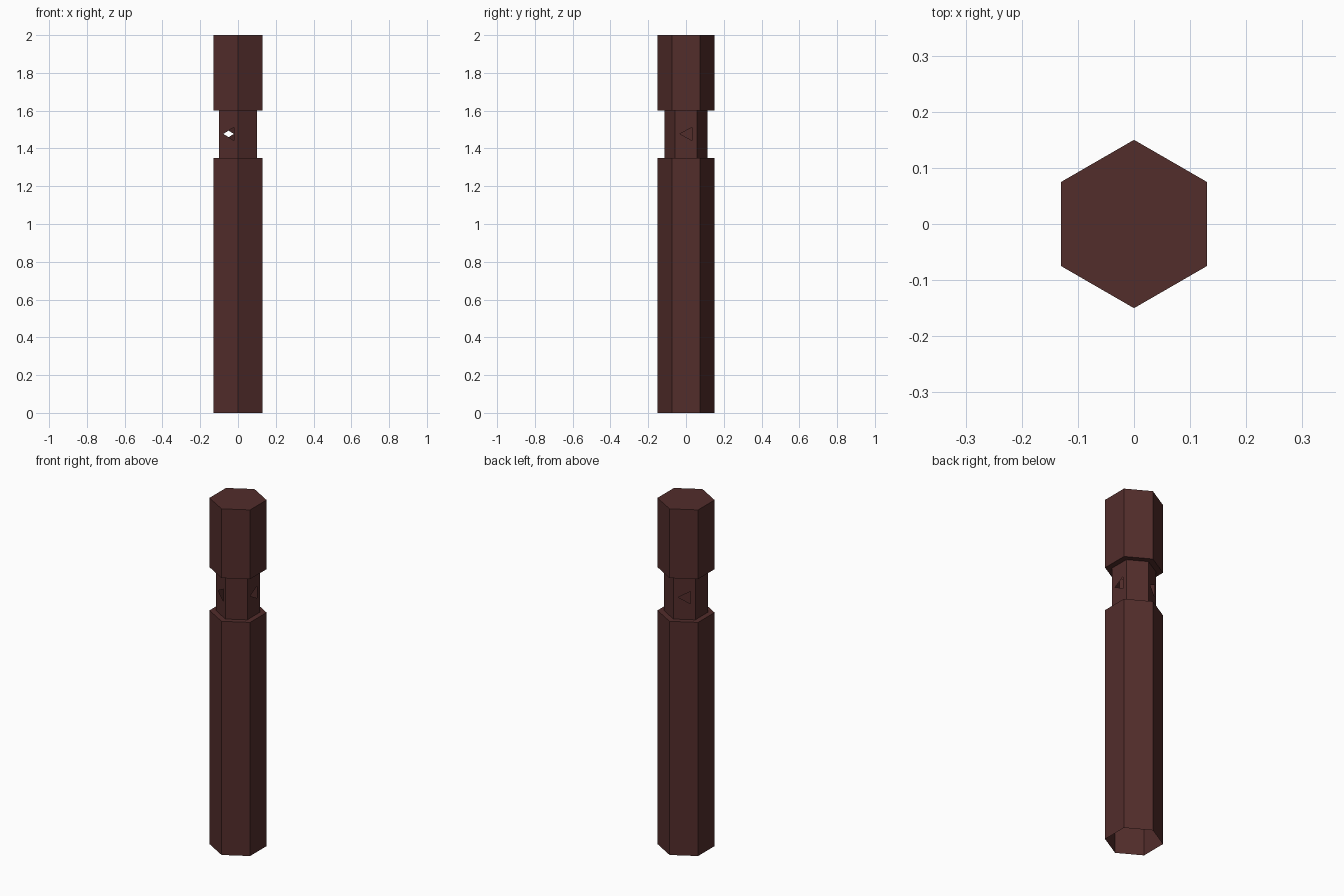
import bpy, bmesh
from math import pi, cos, sin
from mathutils import Vector

if "Cube" in bpy.data.objects:
    bpy.data.objects.remove(bpy.data.objects["Cube"])

R_BODY, R_NECK = 0.15, 0.115
Z_NECK, Z_CAP, Z_TOP = 1.35, 1.60, 2.0
bm = bmesh.new()


def ring(radius, z):
    # Hexagon with corners on the y axis; side i faces i * 60 degrees
    return [bm.verts.new((radius * cos(i * pi / 3 - pi / 6),
                          radius * sin(i * pi / 3 - pi / 6), z)) for i in range(6)]


def pierced_side(a, b, c, d, angle):
    # Flat side with a triangular window pointing left
    normal = Vector((cos(angle), sin(angle), 0))
    along = Vector((-sin(angle), cos(angle), 0))
    centre = normal * (R_NECK * cos(pi / 6)) + Vector((0, 0, 1.477))
    t, p, q = [bm.verts.new(centre + along * u + Vector((0, 0, w)))
               for u, w in ((-0.032, 0), (0.032, -0.035), (0.032, 0.035))]
    for f in ((a, b, p, t), (b, c, q, p), (c, d, t, q), (d, a, t)):
        bm.faces.new(f)


# Stepped shell, open at the bottom and closed on top
rings = [ring(r, z) for r, z in ((R_BODY, 0), (R_BODY, Z_NECK), (R_NECK, Z_NECK),
                                 (R_NECK, Z_CAP), (R_BODY, Z_CAP), (R_BODY, Z_TOP))]
for level, (lo, hi) in enumerate(zip(rings, rings[1:])):
    for i in range(6):
        j = (i + 1) % 6
        quad = (lo[i], lo[j], hi[j], hi[i])
        # Windows on every other side of the neck
        if level == 2 and i % 2 == 0:
            pierced_side(*quad, i * pi / 3)
        else:
            bm.faces.new(quad)
bm.faces.new(rings[-1])

mesh = bpy.data.meshes.new("hex_handle")
bm.to_mesh(mesh)
bm.free()
handle = bpy.data.objects.new("hex_handle", mesh)
bpy.context.collection.objects.link(handle)

# Dark red-brown finish
mat = bpy.data.materials.new("dark_brown")
mat.diffuse_color = (0.085, 0.026, 0.024, 1)
mat.use_nodes = True
mat.node_tree.nodes["Principled BSDF"].inputs["Base Color"].default_value = mat.diffuse_color
mesh.materials.append(mat)
